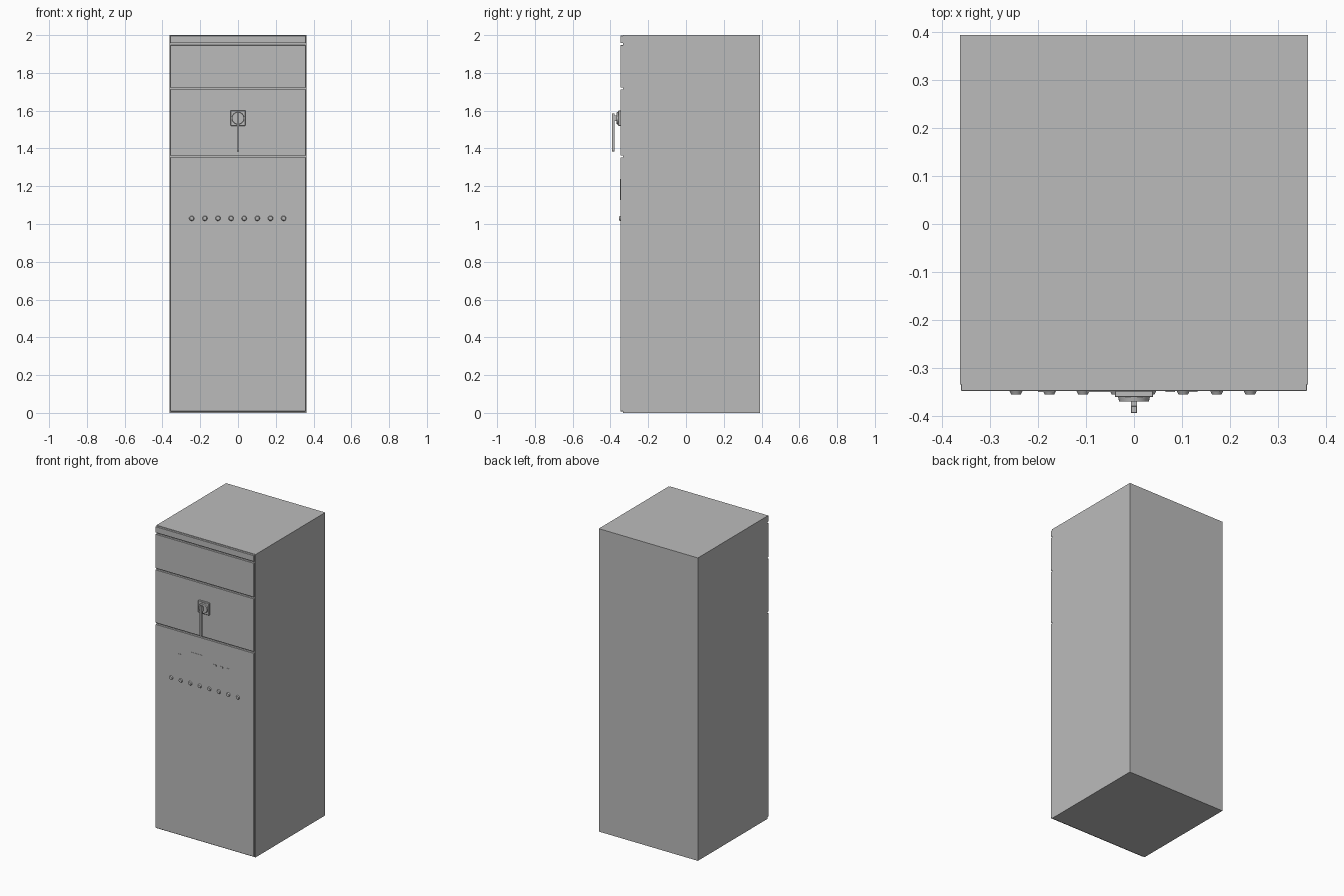
import bpy, bmesh, math
from mathutils import Matrix

cube = bpy.data.objects.get("Cube")
if cube:
    bpy.data.objects.remove(cube, do_unlink=True)

grey = bpy.data.materials.new("cabinet_grey")
grey.use_nodes = True
grey.diffuse_color = (0.5, 0.5, 0.5, 1)
grey.node_tree.nodes["Principled BSDF"].inputs["Base Color"].default_value = (0.5, 0.5, 0.5, 1)


def finish(name, bm):
    mesh = bpy.data.meshes.new(name)
    bm.to_mesh(mesh)
    bm.free()
    mesh.materials.append(grey)
    obj = bpy.data.objects.new(name, mesh)
    bpy.context.collection.objects.link(obj)
    return obj


def box(name, x, y, z, bevel=0):
    """Box given by its (low, high) limits on each axis."""
    bm = bmesh.new()
    lims = (x, y, z)
    size = Matrix.Diagonal([b - a for a, b in lims] + [1])
    centre = Matrix.Translation([(a + b) / 2 for a, b in lims])
    bmesh.ops.create_cube(bm, size=1, matrix=centre @ size)
    obj = finish(name, bm)
    if bevel:
        mod = obj.modifiers.new("edge", "BEVEL")
        mod.width, mod.segments = bevel, 1
    return obj


def knob(name, x, z, y_back, y_front, r_back, r_front, sides=24):
    """Round part whose axis points to the front."""
    bm = bmesh.new()
    turn = Matrix.Rotation(math.pi / 2, 4, "X")
    place = Matrix.Translation((x, (y_back + y_front) / 2, z))
    bmesh.ops.create_cone(bm, cap_ends=True, segments=sides, radius1=r_back,
                          radius2=r_front, depth=y_back - y_front, matrix=place @ turn)
    obj = finish(name, bm)
    bpy.ops.object.select_all(action="DESELECT")
    obj.select_set(True)
    bpy.context.view_layer.objects.active = obj
    bpy.ops.object.shade_smooth_by_angle(angle=math.radians(30))
    return obj


FACE = -0.347   # front of the panels
BACK = -0.333   # front of the housing

# Housing and the panels separated by grooves
box("housing", (-0.362, 0.362), (BACK, 0.393), (0, 2))
panels = {"lower_door": (0.008, 1.352), "handle_door": (1.362, 1.712),
          "upper_panel": (1.722, 1.947), "top_strip": (1.957, 1.997)}
for name, z in panels.items():
    box(name, (-0.359, 0.359), (FACE, BACK + 0.001), z, 0.001)

# Lever handle on a square plate
box("handle_plate", (-0.04, 0.04), (-0.36, FACE + 0.001), (1.52, 1.6), 0.002)
knob("handle_disc", 0, 1.56, -0.359, -0.369, 0.033, 0.031, 32)
box("handle_stem", (-0.006, 0.006), (-0.38, -0.368), (1.545, 1.575))
box("handle_lever", (-0.006, 0.006), (-0.393, -0.378), (1.385, 1.585), 0.001)

# Row of push buttons
for i in range(8):
    knob(f"button_{i + 1}", -0.245 + 0.0695 * i, 1.03, FACE + 0.001, -0.354, 0.014, 0.01)

# Displays and indicator strips on the lower door
box("display", (-0.1, -0.015), (FACE - 0.002, FACE), (1.127, 1.238))
box("meter", (-0.2, -0.165), (FACE - 0.002, FACE), (1.163, 1.203))
for i in range(3):
    x = 0.075 + 0.047 * i
    box(f"indicator_{i + 1}", (x - 0.01, x + 0.01), (FACE - 0.002, FACE), (1.192, 1.202))
